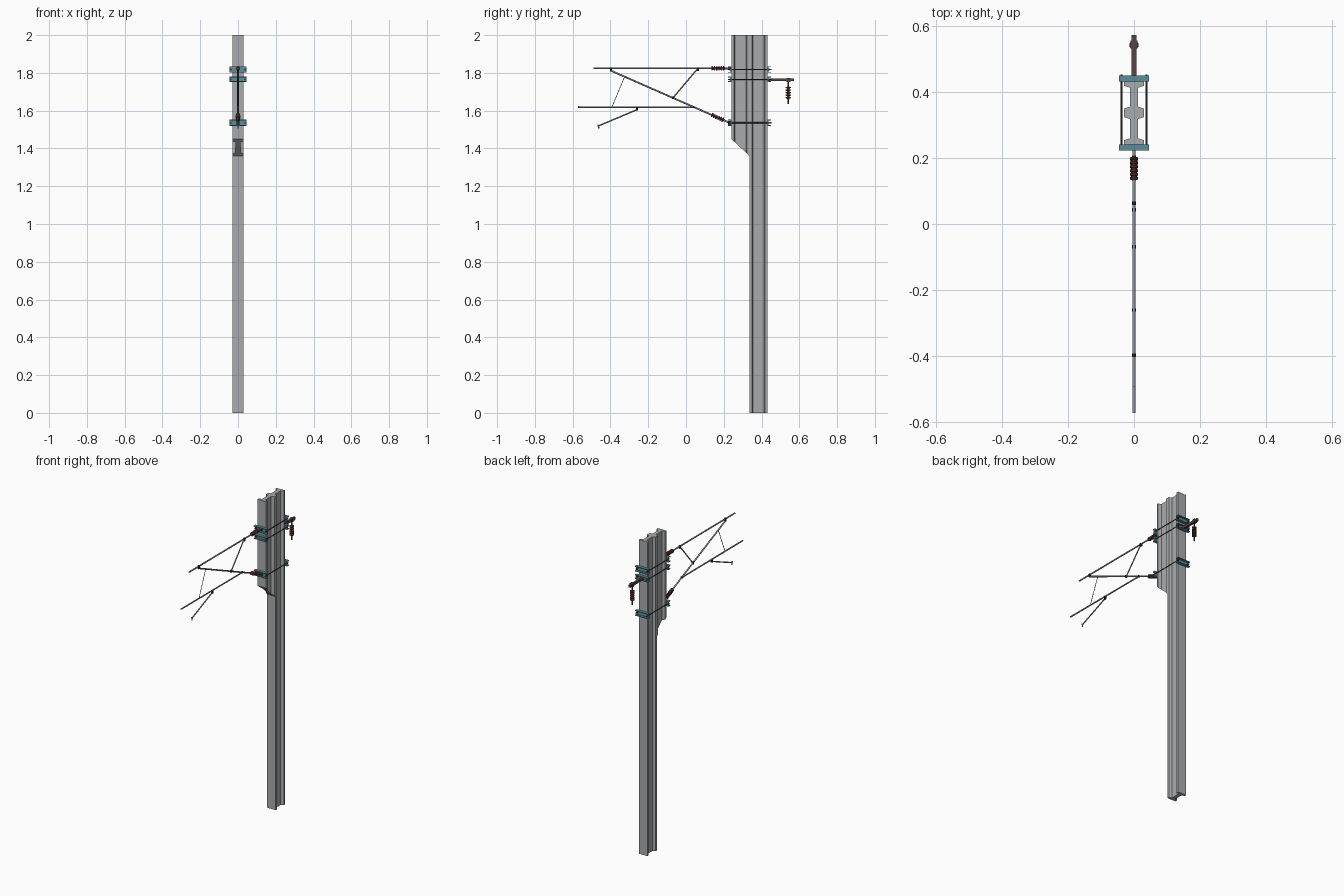
import bpy, bmesh, math
from mathutils import Vector

if "Cube" in bpy.data.objects:
    bpy.data.objects.remove(bpy.data.objects["Cube"])


def material(name, rgb):
    m = bpy.data.materials.new(name)
    m.diffuse_color = (*rgb, 1)
    m.use_nodes = True
    m.node_tree.nodes["Principled BSDF"].inputs["Base Color"].default_value = m.diffuse_color
    return m


STEEL = material("galvanised steel", (0.40, 0.41, 0.42))
TUBE = material("tube grey", (0.30, 0.31, 0.32))
TEAL = material("teal paint", (0.11, 0.27, 0.32))
BROWN = material("insulator brown", (0.15, 0.045, 0.03))
BEAM = material("dark brown steel", (0.10, 0.06, 0.05))
ROD = material("dark rod", (0.06, 0.055, 0.055))
BLACK = material("black fitting", (0.012, 0.012, 0.012))


def finish(name, bm, mat, smooth=False):
    bmesh.ops.recalc_face_normals(bm, faces=bm.faces)
    me = bpy.data.meshes.new(name)
    bm.to_mesh(me)
    bm.free()
    me.materials.append(mat)
    ob = bpy.data.objects.new(name, me)
    bpy.context.collection.objects.link(ob)
    if smooth:
        bpy.context.view_layer.objects.active = ob
        ob.select_set(True)
        bpy.ops.object.shade_smooth_by_angle(angle=math.radians(40))
        ob.select_set(False)
    return ob


def prism(name, pts, axis, length, mat):
    """Extrude a closed outline of 3D points along axis."""
    bm = bmesh.new()
    f = bm.faces.new([bm.verts.new(p) for p in pts])
    r = bmesh.ops.extrude_face_region(bm, geom=[f])
    vs = [v for v in r["geom"] if isinstance(v, bmesh.types.BMVert)]
    bmesh.ops.translate(bm, verts=vs, vec=Vector(axis) * length)
    return finish(name, bm, mat)


def box(name, lo, hi, mat):
    x0, y0, z0 = lo
    x1, y1, z1 = hi
    return prism(name, [(x0, y0, z0), (x1, y0, z0), (x1, y1, z0), (x0, y1, z0)],
                 (0, 0, 1), z1 - z0, mat)


def lathe(name, p, q, profile, mat, n=12):
    """Revolve (fraction along pq, radius) points around the line pq."""
    p, q = Vector(p), Vector(q)
    rot = (q - p).to_track_quat('Z', 'Y')
    bm = bmesh.new()
    rings = []
    for t, r in profile:
        c = p.lerp(q, t)
        rings.append([bm.verts.new(c + rot @ Vector((r * math.cos(a), r * math.sin(a), 0)))
                      for a in (2 * math.pi * i / n for i in range(n))])
    for a, b in zip(rings, rings[1:]):
        for i in range(n):
            bm.faces.new((a[i], a[(i + 1) % n], b[(i + 1) % n], b[i]))
    bm.faces.new(rings[0])
    bm.faces.new(rings[-1])
    return finish(name, bm, mat, True)


def tube(name, p, q, r, mat, n=12):
    return lathe(name, p, q, [(0, r), (1, r)], mat, n)


def insulator(name, p, q, discs, r=0.012, core=0.006):
    prof = []
    for i in range(discs):
        for t, rad in ((0.0, core), (0.2, r), (0.55, r), (0.7, core)):
            prof.append(((i + t) / discs, rad))
    prof.append((1, core))
    return lathe(name, p, q, prof, BROWN, 16)


def i_outline(y0, y1, z):
    """I section: flanges across x, tapering into the web."""
    h, w, t, s = 0.03, 0.012, 0.013, 0.019
    half = [(h, y0), (h, y0 + t), (w, y0 + s), (w, y1 - s), (h, y1 - t), (h, y1)]
    return [(x, y, z) for x, y in half] + [(-x, y, z) for x, y in reversed(half)]


# main column and the short upper beam, cut on a slant below
prism("column", i_outline(0.336, 0.431, 0), (0, 0, 1), 2.0, STEEL)
upper = prism("upper_beam", i_outline(0.24, 0.336, 1.36), (0, 0, 1), 0.64, STEEL)
for v in upper.data.vertices:
    if v.co.z < 1.5:
        v.co.z = 1.36 + (0.336 - v.co.y) * 0.09 / 0.096


# clamps: a pair of outward-facing channels tied by threaded rods
def channel(name, y, d, z, h):
    t, depth = 0.005, 0.018
    a, b = h / 2, h / 2 - t
    pts = [(0, a), (depth, a), (depth, b), (t, b), (t, -b), (depth, -b), (depth, -a), (0, -a)]
    prism(name, [(-0.045, y + d * u, z + k) for u, k in pts], (1, 0, 0), 0.09, TEAL)


for label, z, h in (("top", 1.818, 0.034), ("middle", 1.766, 0.028), ("lower", 1.536, 0.034)):
    channel(label + "_front_channel", 0.24, -1, z, h)
    channel(label + "_back_channel", 0.431, 1, z, h)
    for x in (-0.038, 0.038):
        tube(label + "_clamp_rod", (x, 0.222, z), (x, 0.452, z), 0.0028, ROD, 8)
        for y in (0.229, 0.436):
            tube(label + "_clamp_nut", (x, y, z), (x, y + 0.006, z), 0.006, ROD, 6)


def P(y, z):
    return Vector((0, y, z))


# top tube, diagonal tube and their insulators
TOP = 1.824
diag_a, diag_b = P(-0.40, 1.813), P(0.235, 1.534)


def diag(y):
    return diag_a.lerp(diag_b, (y + 0.40) / 0.635)


tube("top_tube", P(-0.491, TOP), P(0.135, TOP), 0.0046, TUBE)
insulator("top_insulator", P(0.134, TOP), P(0.207, TOP), 6)
tube("top_insulator_end", P(0.205, TOP), P(0.236, TOP), 0.005, TUBE)
tube("diagonal_tube", diag_a, diag(0.135), 0.0046, TUBE)
insulator("diagonal_insulator", diag(0.134), diag(0.202), 6)
tube("diagonal_insulator_end", diag(0.20), diag_b, 0.005, TUBE)
for z in (TOP, 1.534):
    box("hinge_lug", (-0.009, 0.222, z - 0.010), (0.009, 0.238, z + 0.010), ROD)

# lower registration tube, strut, hanger and steady arm
tube("registration_tube", P(-0.571, 1.619), diag(0.045), 0.0044, TUBE)
tube("strut", P(0.063, TOP), diag(-0.069), 0.0036, TUBE)
tube("hanger_wire", diag(-0.325), P(-0.392, 1.619), 0.0018, ROD, 6)
tube("steady_arm", P(-0.26, 1.605), P(-0.462, 1.520), 0.0038, TUBE)
tube("steady_arm_tip", P(-0.466, 1.527), P(-0.461, 1.506), 0.0035, TUBE)

# black fittings at the joints
for y, z, hz in ((-0.397, 1.819, 0.010), (0.063, 1.82, 0.009), (-0.069, diag(-0.069).z, 0.007),
                 (-0.26, 1.610, 0.010), (0.043, diag(0.043).z, 0.005)):
    box("joint_fitting", (-0.0055, y - 0.005, z - hz), (0.0055, y + 0.005, z + hz), BLACK)

# rear feeder arm with hanging insulator
box("feeder_arm", (-0.007, 0.433, 1.756), (0.007, 0.571, 1.771), BEAM)
box("feeder_hook_plate", (-0.010, 0.532, 1.753), (0.010, 0.554, 1.774), BEAM)
tube("feeder_hanger", P(0.541, 1.755), P(0.541, 1.715), 0.004, ROD, 8)
insulator("feeder_insulator", P(0.541, 1.727), P(0.541, 1.660), 5, 0.014)
tube("feeder_wire_clip", P(0.541, 1.662), P(0.541, 1.634), 0.004, ROD, 8)
